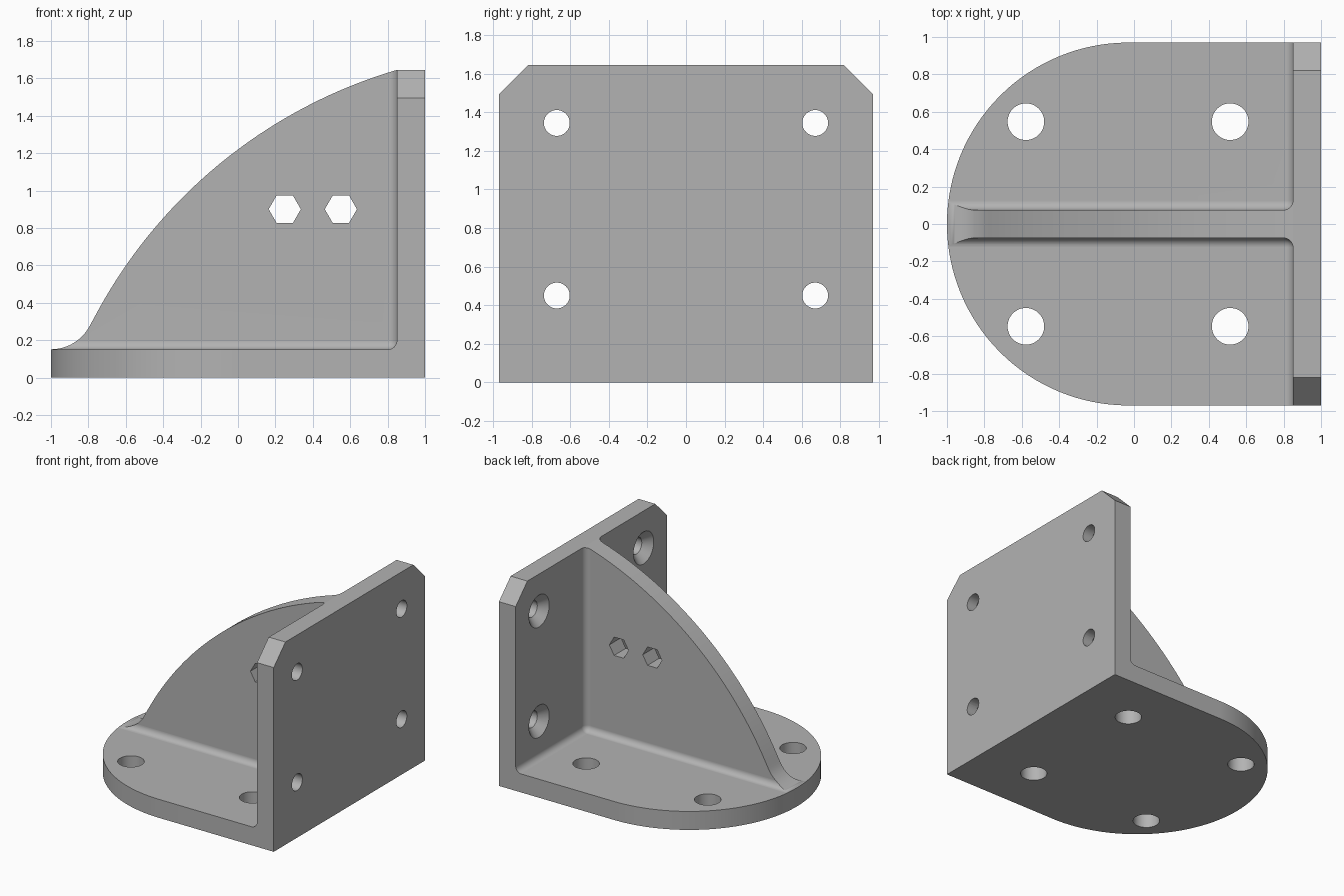
import bpy, bmesh
from math import sin, cos, pi, radians
from mathutils import Matrix, Vector

if "Cube" in bpy.data.objects:
    bpy.data.objects.remove(bpy.data.objects["Cube"])

HALF_W, THICK, HEIGHT = 0.97, 0.15, 1.645
RIB, FILLET, WALL_X = 0.075, 0.05, 0.85

# Material
grey = bpy.data.materials.new("plain grey")
grey.use_nodes = True
COLOUR = (0.45, 0.45, 0.45, 1)
grey.diffuse_color = COLOUR
grey.node_tree.nodes["Principled BSDF"].inputs["Base Color"].default_value = COLOUR


def finish(name, bm):
    bmesh.ops.recalc_face_normals(bm, faces=bm.faces)
    mesh = bpy.data.meshes.new(name)
    bm.to_mesh(mesh)
    bm.free()
    mesh.materials.append(grey)
    obj = bpy.data.objects.new(name, mesh)
    bpy.context.collection.objects.link(obj)
    return obj


def arc(cx, cy, r, start, end, n):
    angles = [radians(start + (end - start) * i / n) for i in range(n + 1)]
    return [(cx + r * cos(a), cy + r * sin(a)) for a in angles]


def extrude(name, points, axis, lo, hi):
    """Prism of a flat outline along one axis."""
    place = {"x": lambda a, b: (lo, a, b),
             "y": lambda a, b: (a, lo, b),
             "z": lambda a, b: (a, b, lo)}[axis]
    bm = bmesh.new()
    face = bm.faces.new([bm.verts.new(place(a, b)) for a, b in points])
    new = bmesh.ops.extrude_face_region(bm, geom=[face])["geom"]
    shift = Vector([hi - lo if axis == k else 0 for k in "xyz"])
    bmesh.ops.translate(bm, vec=shift, verts=[v for v in new if isinstance(v, bmesh.types.BMVert)])
    return finish(name, bm)


def rounded_box(name, lo, hi):
    lo, hi = Vector(lo), Vector(hi)
    bm = bmesh.new()
    bmesh.ops.create_cube(bm, size=1)
    for v in bm.verts:
        v.co = (lo + hi) / 2 + v.co * (hi - lo)
    bmesh.ops.bevel(bm, geom=bm.edges[:], offset=FILLET, segments=8,
                    profile=0.5, affect='EDGES')
    return finish(name, bm)


def countersink(name, y, z):
    bm = bmesh.new()
    turn = Matrix.Translation((WALL_X, y, z)) @ Matrix.Rotation(pi / 2, 4, 'Y')
    # 45 degree cone, 0.13 wide where it meets the wall
    bmesh.ops.create_cone(bm, cap_ends=True, segments=40, radius1=0.23, radius2=0.03,
                          depth=0.2, matrix=turn)
    return finish(name, bm)


# Side silhouette: foot, concave toe, long rib arc, wall
toe = arc(-1.0, 0.385, 0.234, -90, -26.8, 12)
sweep = arc(1.608, -0.933, 2.687, 153.2, 106.4, 40)
profile = [(-1.1, 0), (-1.1, toe[0][1])] + toe + sweep[1:] + [(1, HEIGHT), (1, 0)]
body = extrude("angle_bracket", profile, "y", -1.2, 1.2)

cuts = []

# Round-ended foot outline and clipped wall corners
foot = arc(-0.03, 0, HALF_W, 90, 270, 64) + [(1.5, -HALF_W), (1.5, HALF_W)]
cuts.append((extrude("foot_outline", foot, "z", -0.5, 3), 'INTERSECT'))
clip = 0.15
wall = [(-1.1, -1), (1.1, -1), (1.1, HEIGHT - clip - 0.13), (HALF_W - clip - 0.15, HEIGHT + 0.15)]
wall = [(-1.1, -1), (1.1, -1), (1.1, HEIGHT - clip - 0.13),
        (HALF_W - clip - 0.2, HEIGHT + 0.2)]
wall += [(-wall[3][0], wall[3][1]), (-1.1, wall[2][1])]
cuts.append((extrude("wall_outline", wall, "x", -2, 2), 'INTERSECT'))

for s in (-1, 1):
    # Filleted pocket beside the rib
    y0, y1 = sorted((s * RIB, s * 2))
    cuts.append((rounded_box("pocket", (-2, y0, THICK), (WALL_X, y1, 3)), 'DIFFERENCE'))
    # Foot bolt holes
    for x in (-0.578, 0.514):
        ring = arc(x, s * 0.547, 0.098, 0, 360, 48)[:-1]
        cuts.append((extrude("foot_hole", ring, "z", -0.5, 0.5), 'DIFFERENCE'))
    # Countersunk wall holes
    for z in (0.45, 1.345):
        ring = arc(s * 0.67, z, 0.067, 0, 360, 40)[:-1]
        cuts.append((extrude("wall_hole", ring, "x", 0.5, 1.5), 'DIFFERENCE'))
        cuts.append((countersink("wall_countersink", s * 0.67, z), 'DIFFERENCE'))

# Hexagonal holes through the rib
for x in (0.25, 0.55):
    ring = arc(x, 0.9, 0.086, 0, 360, 6)[:-1]
    cuts.append((extrude("rib_hole", ring, "y", -0.5, 0.5), 'DIFFERENCE'))

for cutter, operation in cuts:
    mod = body.modifiers.new(cutter.name, 'BOOLEAN')
    mod.object, mod.operation, mod.solver = cutter, operation, 'EXACT'

# Bake the cuts and drop the cutters
bpy.context.view_layer.update()
graph = bpy.context.evaluated_depsgraph_get()
mesh = bpy.data.meshes.new_from_object(body.evaluated_get(graph))
body.modifiers.clear()
body.data = mesh
for cutter, _ in cuts:
    bpy.data.objects.remove(cutter)

# Smooth fillets and holes, sharp edges elsewhere
mesh.materials.clear()
mesh.materials.append(grey)
mesh.polygons.foreach_set("material_index", [0] * len(mesh.polygons))
mesh.polygons.foreach_set("use_smooth", [True] * len(mesh.polygons))
mesh.set_sharp_from_angle(angle=radians(25))
normals = body.modifiers.new("clean_normals", 'WEIGHTED_NORMAL')
normals.keep_sharp = True
